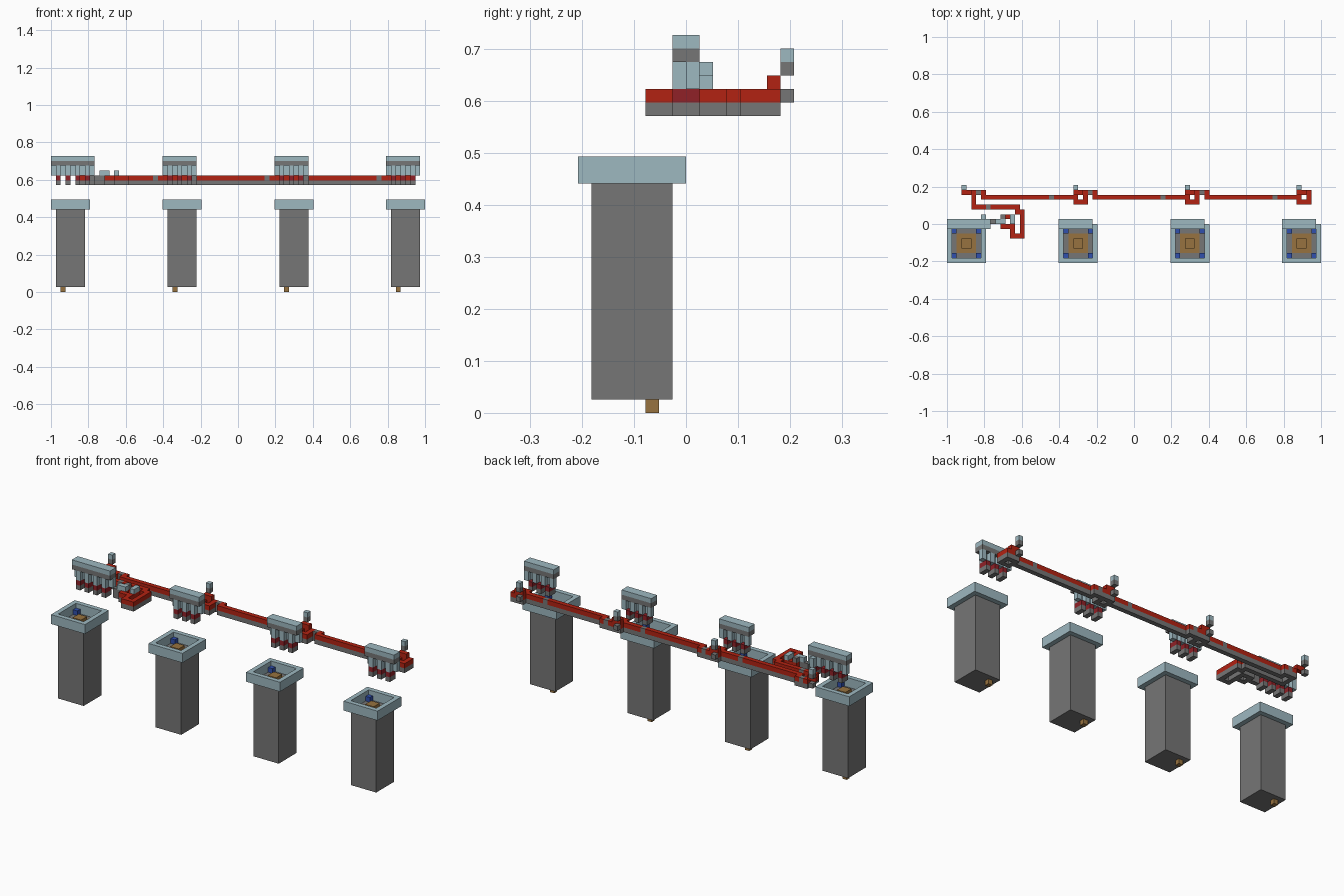
import bpy, bmesh

UNIT = 2 / 77            # one block
STEP = 23                # spacing between stations, in blocks
STATIONS = [i * STEP for i in range(4)]

cube = bpy.data.objects.get("Cube")
if cube:
    bpy.data.objects.remove(cube, do_unlink=True)


def material(name, rgb):
    mat = bpy.data.materials.new(name)
    mat.use_nodes = True
    mat.diffuse_color = (*rgb, 1)
    mat.node_tree.nodes["Principled BSDF"].inputs["Base Color"].default_value = (*rgb, 1)
    return mat


PALE = material("pale blue", (0.34, 0.48, 0.53))
GREY = material("stone grey", (0.18, 0.18, 0.18))
RED = material("wire red", (0.45, 0.016, 0.006))
DARK_RED = material("dark red", (0.28, 0.015, 0.02))
BROWN = material("wood brown", (0.31, 0.17, 0.05))
BLUE = material("deep blue", (0.03, 0.08, 0.42))


def blocks(name, mat, boxes):
    """One object from boxes given as (x range, y range, z range) in blocks."""
    bm = bmesh.new()
    for box in boxes:
        verts = bmesh.ops.create_cube(bm, size=1)["verts"]
        for v in verts:
            for axis, (low, high) in enumerate(box):
                v.co[axis] = high if v.co[axis] > 0 else low
            v.co.x = (v.co.x - 38.5) * UNIT
            v.co.y = (v.co.y - 8) * UNIT
            v.co.z *= UNIT
    mesh = bpy.data.meshes.new(name)
    bm.to_mesh(mesh)
    bm.free()
    mesh.materials.append(mat)
    obj = bpy.data.objects.new(name, mesh)
    bpy.context.collection.objects.link(obj)
    return obj


def span(start, length=1):
    return (start, start + length)


def ring(x, y, size, z):
    """Square frame one block wide."""
    far = size - 1
    return [(span(x, size), span(y), z), (span(x, size), span(y + far), z),
            (span(x), (y + 1, y + far), z), (span(x + far), (y + 1, y + far), z)]


BASE, WIRE, LOW, MID, HIGH, ROOF = (span(z) for z in range(22, 28))

# Towers
for n, s in enumerate(STATIONS, 1):
    blocks(f"tower_body_{n}", GREY, [(span(s + 1, 6), (1, 7), (1, 17))])
    blocks(f"tower_rim_{n}", PALE, ring(s, 0, 8, (17, 19)))
    blocks(f"tower_floor_{n}", BROWN, [(span(s + 2, 4), (2, 6), (16.5, 17.05))])
    blocks(f"tower_plinth_{n}", BROWN, [(span(s + 3, 2), (3, 5), (17.05, 18))])
    blocks(f"tower_corner_lamps_{n}", BLUE,
           [(span(s + a), span(b), (17, 18)) for a in (1, 6) for b in (1, 6)])
    blocks(f"tower_foot_{n}", BROWN, [(span(s + 2), (5, 6), (0, 1))])

# Canopies with staggered legs and hanging tips
for n, s in enumerate(STATIONS, 1):
    width = 9 if n == 1 else 7
    blocks(f"canopy_roof_{n}", PALE, [(span(s, width), (7, 9), ROOF)])
    blocks(f"canopy_underside_{n}", GREY, [(span(s, width), (7, 9), HIGH)])
    blocks(f"canopy_legs_{n}", PALE,
           [(span(s + i), span(7 if i % 2 else 8), (24, 26)) for i in range(width)])
    odd = range(1, width, 2)
    blocks(f"leg_wire_{n}", DARK_RED, [(span(s + i), (7, 9), WIRE) for i in odd])
    blocks(f"leg_base_{n}", GREY, [(span(s + i), (7, 9), BASE) for i in odd])

# Wire loops and signal posts behind each canopy
for n, s in enumerate(STATIONS, 1):
    x = s + 3
    blocks(f"signal_post_top_{n}", PALE, [(span(x), (15, 16), HIGH)])
    blocks(f"signal_post_stem_{n}", GREY, [(span(x), (15, 16), MID)])
    blocks(f"signal_support_{n}", GREY, [(span(x), (15, 16), WIRE)])
    blocks(f"raised_wire_{n}", RED, [(span(x, 2), (14, 15), LOW)])
    if n > 1:
        for label, mat, z in (("wire", RED, WIRE), ("base", GREY, BASE)):
            blocks(f"loop_{label}_{n}", mat, ring(x, 12, 3, z))
    if n < 4:
        # Rail to the next station, broken by a grey relay
        end = x + STEP
        relay = s + 21
        blocks(f"rail_wire_{n}", RED, [
            (span(x + 4), (14, 15), WIRE),
            ((x + 4, relay), (13, 14), WIRE), ((relay + 1, end), (13, 14), WIRE)])
        blocks(f"rail_relays_{n}", GREY, [
            (span(x + 3), (14, 15), WIRE), (span(relay), (13, 14), WIRE)])
        blocks(f"rail_base_{n}", GREY, [
            ((x + 3, x + 5), (14, 15), BASE), ((x + 4, end), (13, 14), BASE)])

# Feed line from the first station round to the front
feed = [((5, 6), (12, 15)), ((5, 8), (11, 12)), ((9, 15), (11, 12)),
        ((14, 15), (10, 11)), ((15, 16), (6, 11)), ((13, 16), (5, 6)),
        ((13, 14), (6, 7))]
blocks("feed_wire", RED, [(*run, WIRE) for run in feed])
blocks("feed_relay", GREY, [((8, 9), (11, 12), WIRE)])
blocks("feed_base", GREY, [(*run, BASE) for run in feed] + [((8, 9), (11, 12), BASE)])

# Small control loop beside the first canopy
blocks("control_wire", RED, ring(11, 7, 3, WIRE))
blocks("control_base", GREY, ring(11, 7, 3, BASE) + [((9, 11), (8, 9), BASE)])
blocks("control_relays", GREY, [((9, 11), (8, 9), WIRE), ((11, 12), (9, 10), LOW)])
blocks("control_caps", PALE, [
    ((10, 11), (8, 9), LOW), ((11, 12), (8, 9), LOW),
    ((13, 14), (8, 10), LOW), ((7, 8), (9, 10), (24, 26))])
